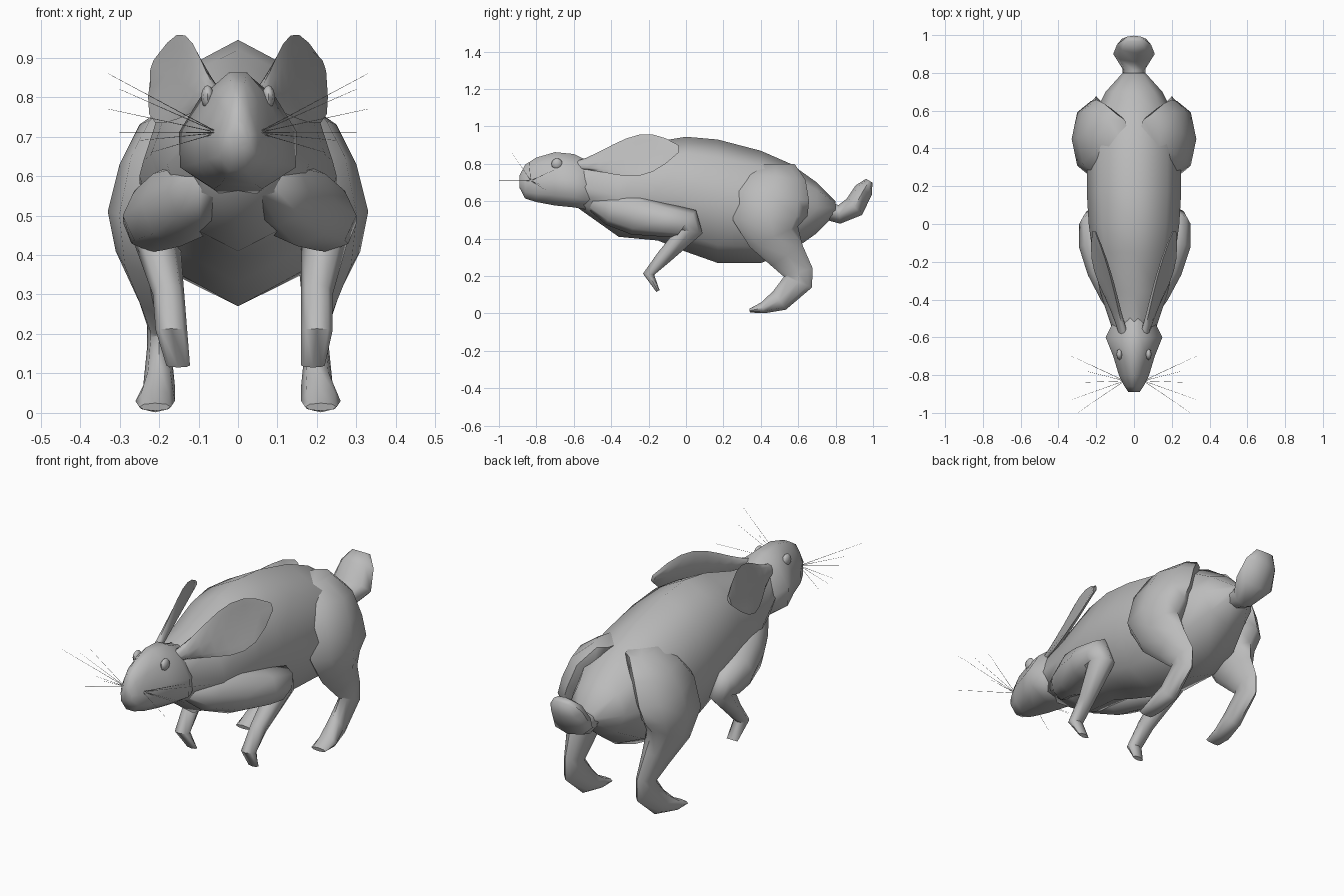
import bpy, bmesh, math
from mathutils import Vector

default_cube = bpy.data.objects.get("Cube")
if default_cube:
    bpy.data.objects.remove(default_cube)

fur = bpy.data.materials.new("grey_fur")
fur.use_nodes = True
GREY = (.5, .5, .5, 1)
fur.diffuse_color = GREY
fur.node_tree.nodes["Principled BSDF"].inputs["Base Color"].default_value = GREY


def finish(name, bm):
    """Turn a bmesh into a smooth shaded object with the fur material."""
    bmesh.ops.recalc_face_normals(bm, faces=bm.faces)
    mesh = bpy.data.meshes.new(name)
    bm.to_mesh(mesh)
    bm.free()
    mesh.materials.append(fur)
    obj = bpy.data.objects.new(name, mesh)
    bpy.context.collection.objects.link(obj)
    bpy.ops.object.select_all(action="DESELECT")
    obj.select_set(True)
    bpy.context.view_layer.objects.active = obj
    bpy.ops.object.shade_smooth_by_angle(angle=math.radians(65))


def direction(start, end):
    """Unit vector between two ring centres, seen from the side."""
    return Vector((0, end[1] - start[1], end[2] - start[2])).normalized()


def loft(name, sections, sides=8, upright=False, taper=0, cup=0, lean=0):
    """Skin rings given as (x, y, z, half width in x, half depth across the path)."""
    bm = bmesh.new()
    rings = []
    last = len(sections) - 1
    for i, section in enumerate(sections):
        x, y, z, width, depth = section
        before, after = sections[max(i - 1, 0)], sections[min(i + 1, last)]
        heading = direction(before, section) + direction(section, after)
        across = Vector((1, 0, 0)).cross(heading.normalized())
        if upright:
            across = Vector((0, 0, 1))
        ring = []
        for k in range(sides):
            angle = math.tau * k / sides
            side_way, up_way = math.cos(angle), math.sin(angle)
            shift = width * side_way * (1 - taper * up_way)
            shift += depth * (cup * up_way * up_way + lean * up_way)
            centre = Vector((x + shift, y, z))
            ring.append(bm.verts.new(centre + across * depth * up_way))
        rings.append(ring)
    for ring, following in zip(rings, rings[1:]):
        for k in range(sides):
            n = (k + 1) % sides
            bm.faces.new((ring[k], ring[n], following[n], following[k]))
    bm.faces.new(rings[0])
    bm.faces.new(rings[-1])
    finish(name, bm)


def profile(rows):
    """Turn (y, bottom, top, half width) rows into centred sections."""
    return [(0, y, (low + high) / 2, width, (high - low) / 2)
            for y, low, high, width in rows]


def limb(name, side, rows, inward=0):
    """Loft a leg on one side; the lower rings may swing inward."""
    top = rows[0][2]
    loft(name, [(side * (x - inward * (top - z)), y, z, width, depth)
                for x, y, z, width, depth in rows])


def ear_section(side, t):
    """Leaf shaped ear ring, from the root at t = 0 to the tip at t = 1."""
    depth = .02 + .09 * math.sin(math.pi * t ** 1.5)
    return (side * (.05 + .16 * t), .56 * t - .6, .79 + .09 * t, .024 - .015 * t, depth)


# Trunk from neck to rump
loft("body", profile([
    (-.6, .58, .8, .1), (-.36, .41, .85, .18), (-.15, .39, .92, .22),
    (0, .33, .945, .24), (.17, .27, .93, .25), (.4, .27, .87, .25),
    (.56, .33, .8, .22), (.7, .43, .7, .15), (.8, .53, .6, .06)]), upright=True)

# Head with broad cheeks
loft("head", profile([
    (-.89, .67, .74, .03), (-.86, .61, .8, .05), (-.8, .59, .84, .08),
    (-.7, .57, .87, .11), (-.6, .56, .86, .15), (-.54, .55, .83, .12),
    (-.44, .57, .8, .08)]), sides=10, upright=True, taper=.35)

# Short upturned tail
loft("tail", [
    (0, .72, .56, .06, .05), (0, .82, .53, .06, .05), (0, .9, .57, .11, .06),
    (0, .95, .66, .09, .05), (0, .98, .71, .05, .02)])

# Shoulder, elbow, forearm, drooping paw
FRONT_LEG = [
    (.06, -.5, .6, .05, .05), (.1, -.4, .56, .08, .09), (.15, -.27, .53, .1, .11),
    (.2, -.12, .5, .1, .09), (.23, 0, .48, .07, .09), (.22, .02, .44, .06, .07),
    (.2, -.12, .3, .04, .04), (.2, -.2, .21, .04, .03), (.19, -.15, .12, .03, .01)]

# Thigh, hock, foot
HIND_LEG = [
    (.09, .48, .8, .06, .1), (.16, .48, .73, .09, .16), (.2, .46, .63, .1, .2),
    (.23, .45, .51, .1, .2), (.23, .47, .41, .08, .14), (.21, .54, .31, .05, .1),
    (.2, .6, .22, .03, .08), (.2, .6, .17, .03, .08), (.2, .5, .07, .04, .06),
    (.21, .41, .03, .05, .03), (.21, .34, .015, .04, .01)]

# Whisker tips for one cheek
WHISKER_ROOT = (.05, -.83, .71)
WHISKER_TIPS = [(.33, -.93, .86), (.3, -.84, .82), (.33, -.7, .77),
                (.3, -1, .71), (.25, -.78, .69), (.22, -.75, .66)]

for name, side in (("left", 1), ("right", -1)):
    limb(name + "_front_leg", side, FRONT_LEG, inward=0 if side > 0 else .08)
    limb(name + "_hind_leg", side, HIND_LEG)

    # Long ear laid back over the shoulder, lower edge flared outward
    loft(name + "_ear", [ear_section(side, i / 8) for i in range(9)],
         upright=True, cup=side * .2, lean=side * -.35)

    # Bulging eye
    bm = bmesh.new()
    bmesh.ops.create_uvsphere(bm, u_segments=8, v_segments=6, radius=.03)
    bmesh.ops.scale(bm, vec=(.55, 1, 1), verts=bm.verts)
    bmesh.ops.translate(bm, vec=(side * .077, -.69, .8), verts=bm.verts)
    finish(name + "_eye", bm)

    # Whiskers
    curve = bpy.data.curves.new(name + "_whiskers", "CURVE")
    curve.dimensions = "3D"
    curve.bevel_depth = .0012
    curve.bevel_resolution = 0
    curve.materials.append(fur)
    for tip in WHISKER_TIPS:
        spline = curve.splines.new("POLY")
        spline.points.add(1)
        for point, (x, y, z) in zip(spline.points, (WHISKER_ROOT, tip)):
            point.co = (side * x, y, z, 1)
        spline.points[1].radius = .3
    whiskers = bpy.data.objects.new(name + "_whiskers", curve)
    bpy.context.collection.objects.link(whiskers)
